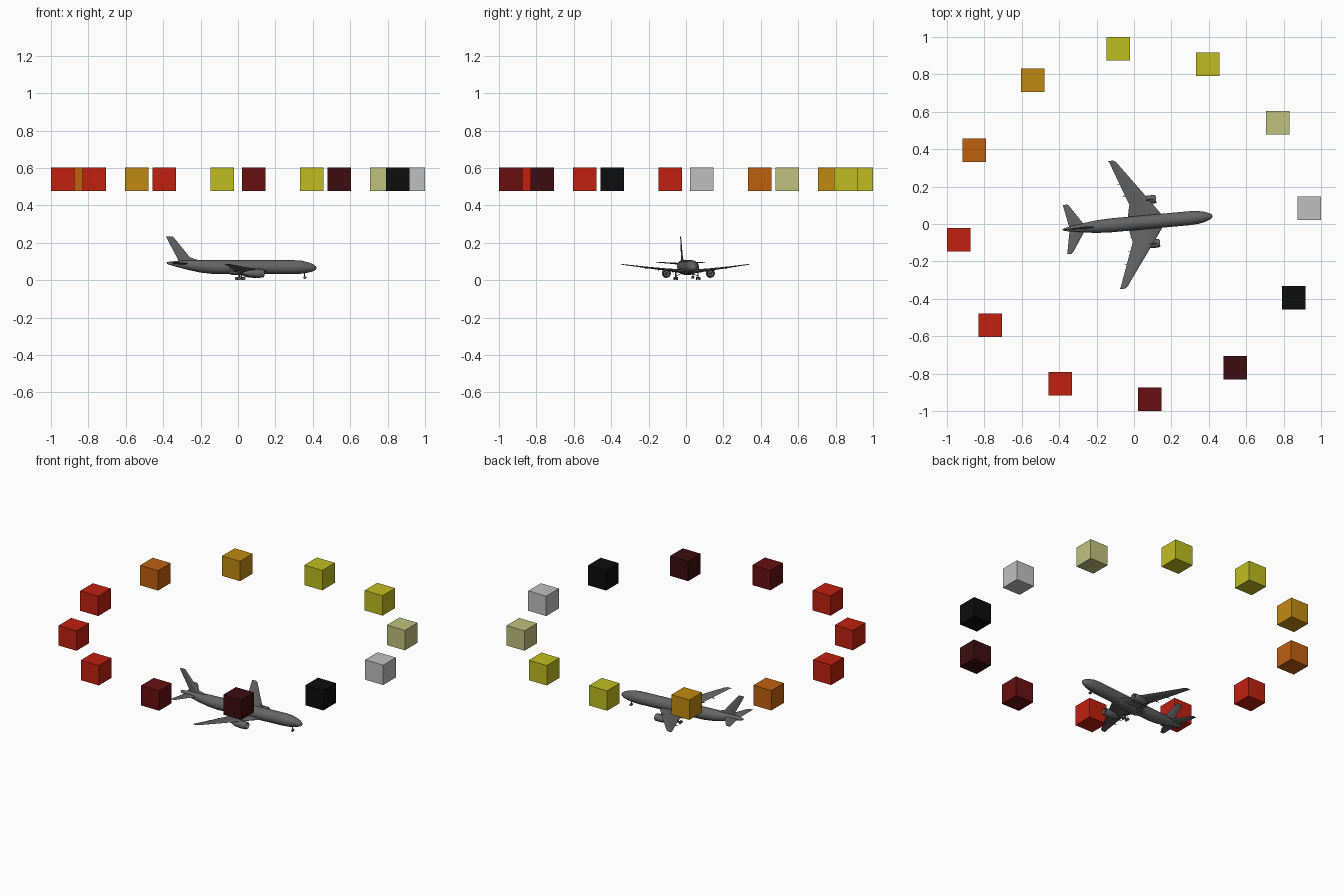
import bpy, bmesh, math
from mathutils import Matrix, Vector

if "Cube" in bpy.data.objects:
    bpy.data.objects.remove(bpy.data.objects["Cube"], do_unlink=True)


def material(name, rgb):
    m = bpy.data.materials.new(name)
    m.use_nodes = True
    m.diffuse_color = (*rgb, 1)
    bsdf = next(n for n in m.node_tree.nodes if n.type == 'BSDF_PRINCIPLED')
    bsdf.inputs["Base Color"].default_value = (*rgb, 1)
    return m


grey = material("plane_grey", (0.13, 0.13, 0.13))
silver = material("silver", (0.53, 0.53, 0.53))
pale = material("pale_yellow", (0.53, 0.53, 0.21))
yellow = material("yellow", (0.53, 0.51, 0.015))
gold = material("gold", (0.53, 0.26, 0.005))
orange = material("orange", (0.53, 0.117, 0.005))
red = material("red", (0.53, 0.015, 0.005))
dark_red = material("dark_red", (0.138, 0.005, 0.005))
maroon = material("maroon", (0.045, 0.004, 0.005))
black = material("black", (0.004, 0.004, 0.004))

TURN = math.radians(5.2)
PLANE = Matrix.Translation((0, 0.004, 0)) @ Matrix.Rotation(TURN, 4, 'Z')


def finish(name, bm, mat, matrix, smooth=True):
    bmesh.ops.recalc_face_normals(bm, faces=bm.faces)
    me = bpy.data.meshes.new(name)
    bm.to_mesh(me)
    bm.free()
    me.materials.append(mat)
    ob = bpy.data.objects.new(name, me)
    bpy.context.collection.objects.link(ob)
    ob.matrix_world = matrix
    if smooth:
        bpy.ops.object.select_all(action='DESELECT')
        ob.select_set(True)
        bpy.context.view_layer.objects.active = ob
        bpy.ops.object.shade_smooth_by_angle(angle=math.radians(40))
    return ob


def loft(name, sections):
    """Skin a list of equal-length rings and cap both ends."""
    bm = bmesh.new()
    rings = [[bm.verts.new(p) for p in s] for s in sections]
    n = len(rings[0])
    for a, b in zip(rings, rings[1:]):
        for i in range(n):
            j = (i + 1) % n
            bm.faces.new((a[i], a[j], b[j], b[i]))
    bm.faces.new(rings[0])
    bm.faces.new(rings[-1])
    return finish(name, bm, grey, PLANE)


def body(name, stations, y=0.0, n=24, squash=1.0):
    """Round body along x from (x, z, radius) stations."""
    angles = [2 * math.pi * i / n for i in range(n)]
    loft(name, [[(x, y + r * math.cos(a), z + squash * r * math.sin(a)) for a in angles]
                for x, z, r in stations])


# Half airfoil outline: chord fraction from the leading edge, thickness fraction
FOIL = [(0, 0), (0.08, 0.7), (0.35, 1), (0.7, 0.6), (1, 0.04)]
OUTLINE = FOIL + [(c, -t) for c, t in reversed(FOIL[1:])]


def surface(name, stations, side=1, upright=False):
    """Wing or fin from (span, height, leading x, trailing x, half thickness)."""
    sections = []
    for s, h, lead, trail, t in stations:
        ring = []
        for c, k in OUTLINE:
            x = lead + (trail - lead) * c
            ring.append((x, k * t, h) if upright else (x, side * s, h + k * t))
        sections.append(ring)
    loft(name, sections)


def rod(name, a, b, r, n=12):
    a, b = Vector(a), Vector(b)
    d = b - a
    bm = bmesh.new()
    bmesh.ops.create_cone(bm, cap_ends=True, segments=n, radius1=r, radius2=r, depth=d.length)
    turn = d.to_track_quat('Z', 'Y').to_matrix().to_4x4()
    bm.transform(Matrix.Translation((a + b) / 2) @ turn)
    finish(name, bm, grey, PLANE)


# Fuselage and belly fairing
body("fuselage", [(0.422, 0.065, 0.002), (0.417, 0.0655, 0.01), (0.405, 0.0665, 0.018),
                  (0.38, 0.068, 0.027), (0.345, 0.0695, 0.0345), (0.30, 0.07, 0.0372),
                  (-0.13, 0.07, 0.0372), (-0.20, 0.074, 0.0335), (-0.27, 0.081, 0.0255),
                  (-0.34, 0.088, 0.014), (-0.375, 0.091, 0.007), (-0.381, 0.091, 0.003)])
body("belly_fairing", [(0.17, 0.048, 0.008), (0.13, 0.045, 0.03), (0.06, 0.044, 0.037),
                       (-0.03, 0.044, 0.035), (-0.09, 0.048, 0.01)], squash=0.45)

# Tail fin with a forward fillet
surface("tail_fin", [(0, 0.09, -0.20, -0.325, 0.006), (0, 0.108, -0.215, -0.322, 0.006),
                     (0, 0.122, -0.258, -0.328, 0.005), (0, 0.235, -0.35, -0.388, 0.002)],
        upright=True)

for side, label in ((1, "left"), (-1, "right")):
    # Wing and tailplane
    surface(label + "_wing", [(0, 0.045, 0.165, -0.035, 0.011), (0.035, 0.048, 0.15, -0.03, 0.011),
                              (0.1, 0.055, 0.104, -0.016, 0.007), (0.22, 0.069, 0.017, -0.06, 0.004),
                              (0.335, 0.084, -0.066, -0.102, 0.002),
                              (0.344, 0.085, -0.08, -0.108, 0.001)], side)
    surface(label + "_tailplane", [(0, 0.087, -0.255, -0.345, 0.005),
                                   (0.125, 0.096, -0.338, -0.369, 0.002),
                                   (0.132, 0.096, -0.346, -0.371, 0.001)], side)

    # Engine nacelle with hollow intake, exhaust cone and pylon
    y = side * 0.118
    body(label + "_engine", [(0.105, 0.036, 0.015), (0.126, 0.036, 0.018), (0.129, 0.036, 0.0195),
                             (0.122, 0.036, 0.022), (0.095, 0.036, 0.0235), (0.06, 0.037, 0.021),
                             (0.042, 0.037, 0.017), (0.042, 0.037, 0.013), (0.025, 0.037, 0.009),
                             (0.012, 0.037, 0.002)], y, 20)
    body(label + "_spinner", [(0.119, 0.036, 0.001), (0.112, 0.036, 0.004), (0.104, 0.036, 0.006)], y, 12)
    body(label + "_pylon", [(0.115, 0.057, 0.002), (0.085, 0.056, 0.004),
                            (0.04, 0.052, 0.004), (0.005, 0.053, 0.002)], y, 8, 2)

    # Flap track fairings under the trailing edge
    for i, (fy, fx, fz) in enumerate(((0.075, -0.008, 0.046), (0.15, -0.03, 0.056), (0.215, -0.053, 0.065))):
        body(f"{label}_flap_fairing_{i + 1}", [(fx + 0.03, fz, 0.001), (fx + 0.01, fz - 0.001, 0.004),
                                               (fx - 0.018, fz, 0.001)], side * fy, 8)

    # Main landing gear with a four-wheel bogie
    y = side * 0.06
    rod(label + "_main_strut", (0.012, y, 0.009), (0.012, y, 0.05), 0.003)
    rod(label + "_side_brace", (0.012, y, 0.02), (0.012, side * 0.025, 0.04), 0.0018)
    rod(label + "_bogie_beam", (-0.001, y, 0.009), (0.025, y, 0.009), 0.0025)
    for i, wx in enumerate((-0.001, 0.025)):
        rod(f"{label}_axle_{i + 1}", (wx, y - 0.009, 0.009), (wx, y + 0.009, 0.009), 0.0015)
        for j, wy in enumerate((-0.007, 0.007)):
            rod(f"{label}_main_wheel_{i * 2 + j + 1}", (wx, y + wy - 0.003, 0.009),
                (wx, y + wy + 0.003, 0.009), 0.009, 16)

    # Nose wheel
    rod(label + "_nose_wheel", (0.359, side * 0.003, 0.014), (0.359, side * 0.007, 0.014), 0.0075, 16)

# Nose gear leg
rod("nose_strut", (0.359, 0, 0.014), (0.355, 0, 0.045), 0.0025)
rod("nose_axle", (0.359, -0.005, 0.014), (0.359, 0.005, 0.014), 0.0015)

# Ring of floating cubes around the plane
ring = [silver, pale, yellow, yellow, gold, orange, red, red, red, dark_red, maroon, black]
for i, mat in enumerate(ring):
    a = TURN + i * math.tau / len(ring)
    bm = bmesh.new()
    bmesh.ops.create_cube(bm, size=0.126)
    spot = Matrix.Translation((0.941 * math.cos(a), 0.941 * math.sin(a), 0.54))
    finish(f"ring_cube_{i + 1}", bm, mat, spot, smooth=False)
